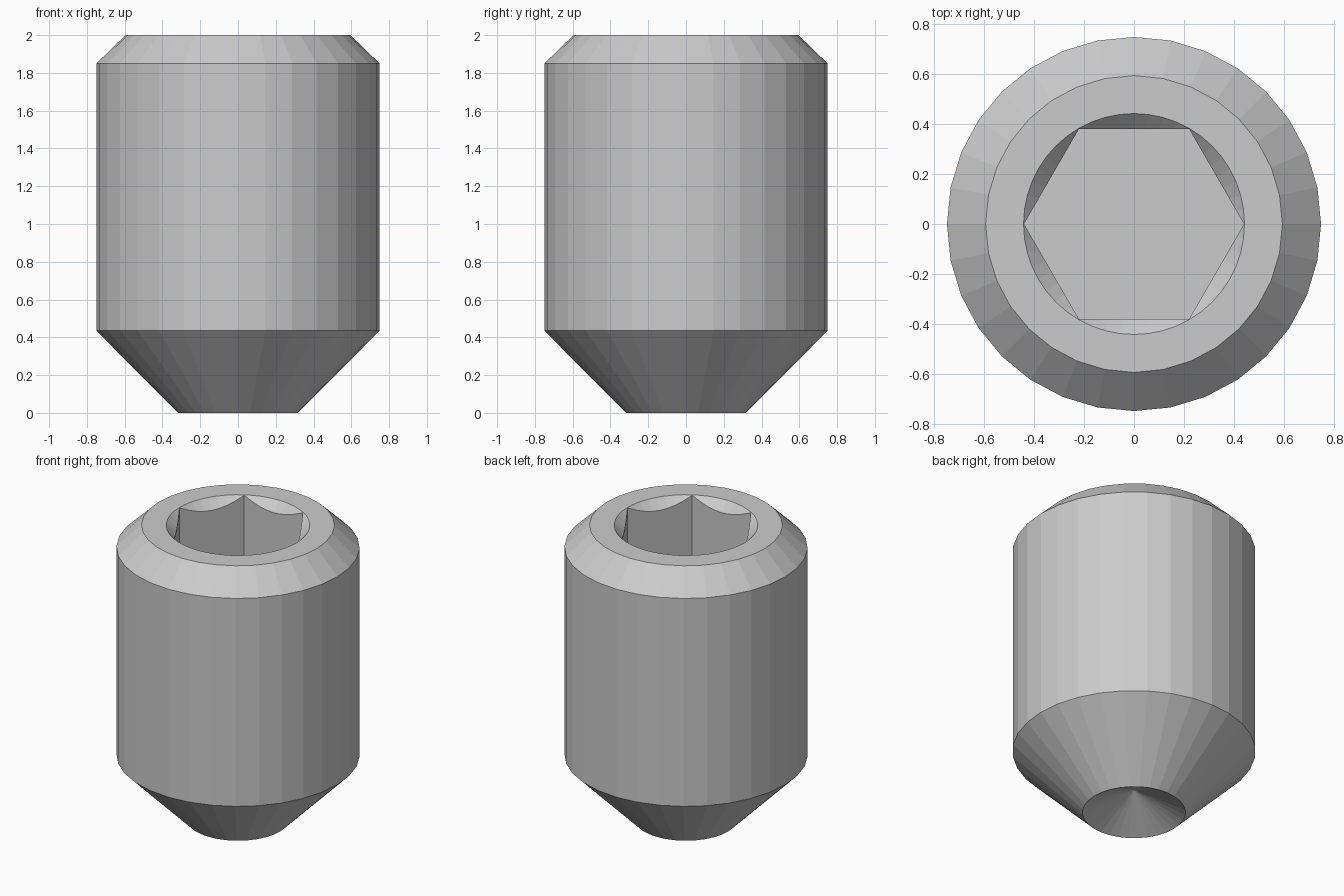
import bpy, bmesh
from math import cos, sin, tau

if "Cube" in bpy.data.objects:
    bpy.data.objects.remove(bpy.data.objects["Cube"])


def revolve(name, profile, sides):
    """Closed solid of revolution from (radius, z) points, bottom to top; radius 0 makes a tip."""
    bm = bmesh.new()
    rings = []
    for r, z in profile:
        n = 1 if r == 0 else sides
        rings.append([bm.verts.new((r * cos(tau * i / sides), r * sin(tau * i / sides), z))
                      for i in range(n)])
    for a, b in zip(rings, rings[1:]):
        for i in range(sides):
            j = (i + 1) % sides
            quad = [a[i % len(a)], a[j % len(a)], b[j % len(b)], b[i % len(b)]]
            bm.faces.new(list(dict.fromkeys(quad)))
    for ring in (rings[0], rings[-1]):
        if len(ring) > 1:
            bm.faces.new(ring)
    bmesh.ops.recalc_face_normals(bm, faces=bm.faces)
    mesh = bpy.data.meshes.new(name)
    bm.to_mesh(mesh)
    bm.free()
    obj = bpy.data.objects.new(name, mesh)
    bpy.context.collection.objects.link(obj)
    return obj


def cut(target, cutter):
    mod = target.modifiers.new(cutter.name, 'BOOLEAN')
    mod.operation = 'DIFFERENCE'
    mod.solver = 'EXACT'
    mod.object = cutter
    bpy.context.view_layer.objects.active = target
    bpy.ops.object.modifier_apply(modifier=mod.name)
    bpy.data.objects.remove(cutter)


# Screw body: conical cup at the tip, tapered point, shank, top chamfer
screw = revolve("set_screw", [(0, 0.16), (0.318, 0), (0.75, 0.435),
                              (0.75, 1.85), (0.595, 2.0)], 32)

# Hex socket, then the 45 degree countersink around its mouth
cut(screw, revolve("hex_socket_cutter", [(0.441, 1.13), (0.441, 2.2)], 6))
cut(screw, revolve("countersink_cutter", [(0, 1.557), (0.543, 2.1)], 48))
